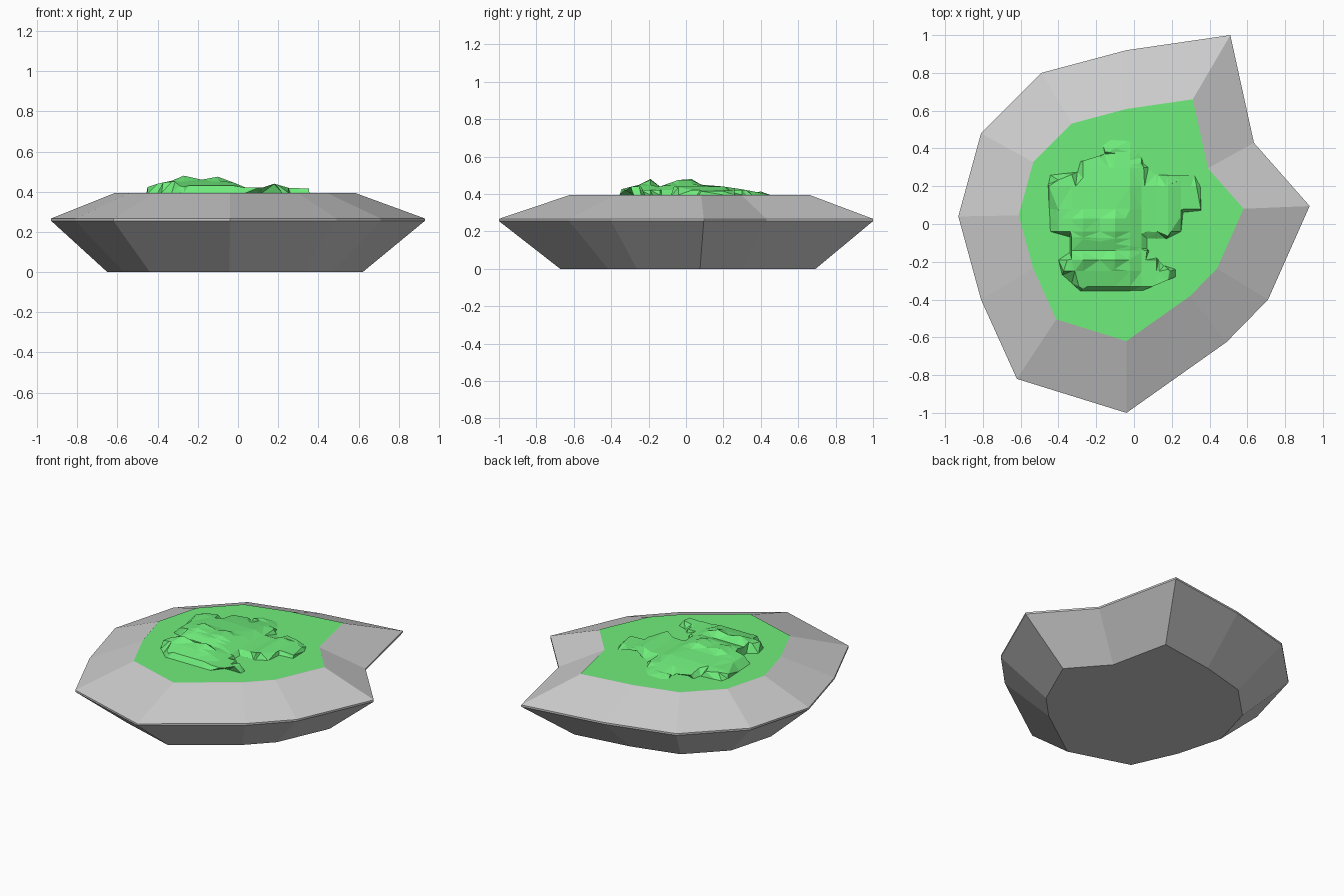
import bpy, bmesh
from mathutils import Vector

if "Cube" in bpy.data.objects:
    bpy.data.objects.remove(bpy.data.objects["Cube"])

TOP = 0.395
green = bpy.data.materials.new("grass_green")
green.diffuse_color = (0.16, 0.85, 0.2, 1)
green.use_nodes = True
green.node_tree.nodes["Principled BSDF"].inputs["Base Color"].default_value = green.diffuse_color

# Irregular island outline at the rim (counter-clockwise)
OUTLINE = [(0.51, 1.0), (-0.04, 0.92), (-0.49, 0.80), (-0.81, 0.48), (-0.93, 0.04), (-0.81, -0.40),
           (-0.62, -0.82), (-0.04, -1.0), (0.49, -0.625), (0.71, -0.40), (0.93, 0.095), (0.635, 0.43)]

# Outline of the raised turf
TURF = [(-.455, .21), (-.445, .26), (-.30, .275), (-.285, .33), (-.23, .31), (-.225, .25), (-.12, .26),
        (-.11, .34), (-.155, .37), (-.165, .42), (-.13, .45), (-.02, .445), (.03, .385), (.05, .32),
        (.13, .26), (.16, .20), (.31, .20), (.32, .26), (.35, .27), (.355, .07), (.26, .06), (.25, -.04),
        (.17, -.08), (.07, -.08), (.07, -.13), (.16, -.22), (.22, -.24), (.22, -.28), (.10, -.28),
        (.04, -.355), (-.285, -.355), (-.38, -.27), (-.40, -.19), (-.34, -.15), (-.34, -.07), (-.445, -.04)]

# Ridge silhouettes seen from the front (x) and from the side (y)
RIDGE_X = [(-.46, .42), (-.40, .44), (-.33, .455), (-.27, .48), (-.18, .46), (-.10, .475),
           (-.02, .445), (.04, .42), (.12, .42), (.18, .44), (.25, .42), (.36, .415)]
RIDGE_Y = [(-.36, .42), (-.33, .43), (-.25, .45), (-.19, .48), (-.14, .44), (-.04, .475),
           (.03, .48), (.08, .45), (.20, .44), (.30, .425), (.38, .41), (.45, .42)]


def sample(curve, t):
    """Linear interpolation along a silhouette."""
    if t <= curve[0][0]:
        return curve[0][1]
    for (a, ha), (b, hb) in zip(curve, curve[1:]):
        if t <= b:
            return ha + (hb - ha) * (t - a) / (b - a)
    return curve[-1][1]


def finish(name, bm, mats):
    bmesh.ops.recalc_face_normals(bm, faces=bm.faces)
    me = bpy.data.meshes.new(name)
    bm.to_mesh(me)
    bm.free()
    for m in mats:
        me.materials.append(m)
    ob = bpy.data.objects.new(name, me)
    bpy.context.collection.objects.link(ob)


# Rock base: scaled copies of the outline joined into a closed shell
def ring(bm, s, z, cy):
    cx = -0.015 if s < 1 else 0
    return [bm.verts.new((cx + x * s, cy + y * s, z)) for x, y in OUTLINE]


bm = bmesh.new()
rings = [ring(bm, 0.683, 0, 0.01), ring(bm, 1, 0.255, 0), ring(bm, 1, 0.267, 0), ring(bm, 0.64, TOP, 0.02)]
n = len(OUTLINE)
for lo, hi in zip(rings, rings[1:]):
    for i in range(n):
        j = (i + 1) % n
        bm.faces.new((lo[i], lo[j], hi[j], hi[i]))
bm.faces.new(rings[0][::-1])
bm.faces.new(rings[-1])
finish("rock_base", bm, [])

# Flat lawn on the top
bm = bmesh.new()
bm.faces.new(ring(bm, 0.64, TOP + 0.002, 0.02))
finish("lawn", bm, [green])

# Raised turf: outline cut along the ridge lines, bevelled edge, heights from the silhouettes
bm = bmesh.new()
bm.faces.new([bm.verts.new((x, y, TOP)) for x, y in reversed(TURF)])
bmesh.ops.triangulate(bm, faces=bm.faces)
bmesh.ops.recalc_face_normals(bm, faces=bm.faces)
rim = bmesh.ops.inset_region(bm, faces=bm.faces[:], thickness=0.022, use_even_offset=False)["faces"]
for curve, axis in ((RIDGE_X, Vector((1, 0, 0))), (RIDGE_Y, Vector((0, 1, 0)))):
    for t, _ in curve[1:-1]:
        bmesh.ops.bisect_plane(bm, geom=bm.verts[:] + bm.edges[:] + bm.faces[:],
                               plane_co=axis * t, plane_no=axis, dist=1e-5)
edge = {v for v in bm.verts if v.is_boundary}
# points cut across the bevel stay on the slope, all others rise to the ridge height
for v in bm.verts:
    if v not in edge:
        v.co.z = min(sample(RIDGE_X, v.co.x), sample(RIDGE_Y, v.co.y))
bmesh.ops.triangulate(bm, faces=bm.faces)
finish("raised_turf", bm, [green])
